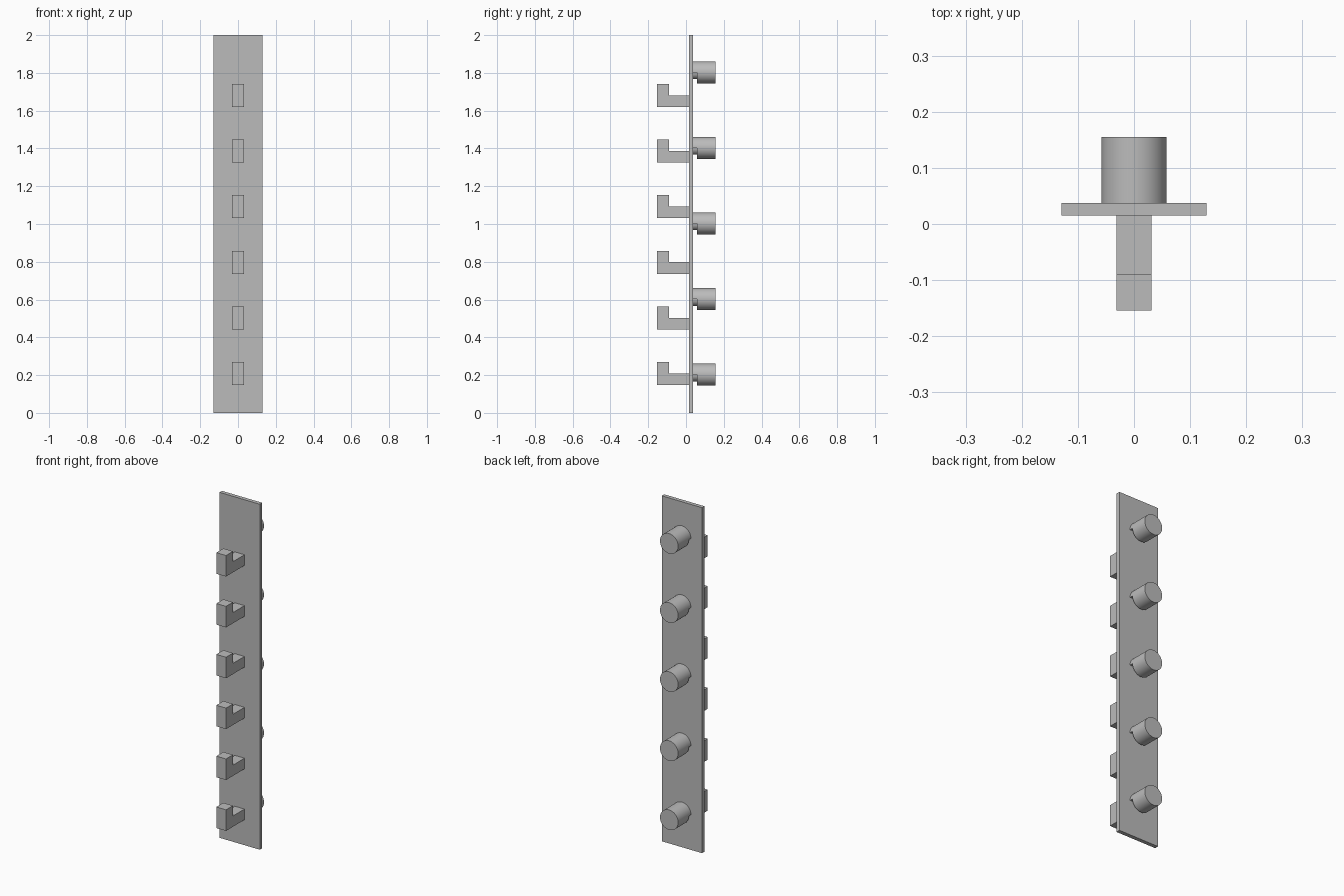
import bpy, bmesh, math

if "Cube" in bpy.data.objects:
    bpy.data.objects.remove(bpy.data.objects["Cube"])

grey = bpy.data.materials.new("grey")
grey.diffuse_color = (0.5, 0.5, 0.5, 1)
grey.use_nodes = True
grey.node_tree.nodes["Principled BSDF"].inputs["Base Color"].default_value = grey.diffuse_color


def extrude_profile(bm, points, offset):
    """Close a planar profile and extrude it into a solid."""
    face = bm.faces.new([bm.verts.new(p) for p in points])
    out = bmesh.ops.extrude_face_region(bm, geom=[face])
    verts = [g for g in out["geom"] if isinstance(g, bmesh.types.BMVert)]
    bmesh.ops.translate(bm, verts=verts, vec=offset)


def finish(bm, name):
    bmesh.ops.recalc_face_normals(bm, faces=bm.faces)
    mesh = bpy.data.meshes.new(name)
    bm.to_mesh(mesh)
    bm.free()
    mesh.materials.append(grey)
    obj = bpy.data.objects.new(name, mesh)
    bpy.context.collection.objects.link(obj)
    return obj


def arc(radius, start, end, steps, y, z):
    angles = [start + (end - start) * i / steps for i in range(steps + 1)]
    return [(radius * math.cos(a), y, z + radius * math.sin(a)) for a in angles]


# Flat backing plate
bm = bmesh.new()
extrude_profile(bm, [(-0.129, 0.015, 0), (0.129, 0.015, 0),
                     (0.129, 0.015, 2), (-0.129, 0.015, 2)], (0, 0.0225, 0))
finish(bm, "back_plate")

# Front hooks with an upturned tip
for i in range(6):
    z = 0.147 + 0.2945 * i
    side = [(0.015, 0), (-0.154, 0), (-0.154, 0.122),
            (-0.09, 0.122), (-0.09, 0.062), (0.015, 0.062)]
    bm = bmesh.new()
    extrude_profile(bm, [(-0.031, y, z + h) for y, h in side], (0.062, 0, 0))
    finish(bm, f"hook_{i + 1}")

# Rear pegs: full round head, and a root that is narrower in its lower half
R, NECK, STEPS = 0.058, 0.036, 24
for i in range(5):
    z = 0.203 + 0.4 * i
    bm = bmesh.new()
    root = (arc(R, 0, math.pi, STEPS, 0.0375, z)
            + arc(NECK, math.pi, 2 * math.pi, STEPS, 0.0375, z))
    extrude_profile(bm, root, (0, 0.0195, 0))
    head = arc(R, 0, 2 * math.pi, STEPS * 2, 0.057, z)[:-1]
    extrude_profile(bm, head, (0, 0.098, 0))
    peg = finish(bm, f"peg_{i + 1}")
    bpy.ops.object.select_all(action='DESELECT')
    bpy.context.view_layer.objects.active = peg
    peg.select_set(True)
    bpy.ops.object.shade_smooth_by_angle(angle=math.radians(30))
